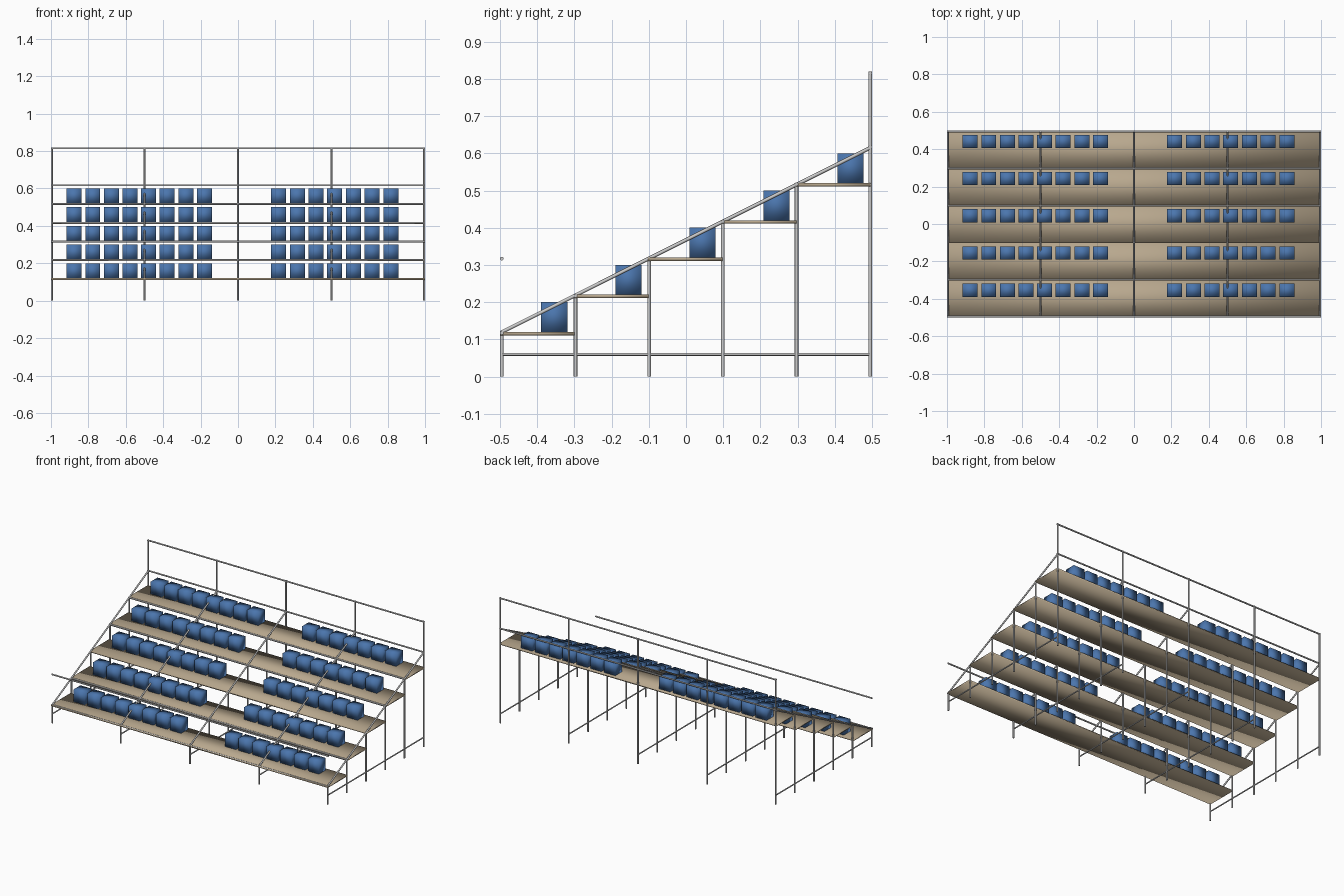
import bpy

if "Cube" in bpy.data.objects:
    bpy.data.objects.remove(bpy.data.objects["Cube"])

R = 0.005            # tube radius
ROWS = 5
E_X, E_Y = 0.995, 0.495


def material(name, color):
    m = bpy.data.materials.new(name)
    m.diffuse_color = color
    m.use_nodes = True
    m.node_tree.nodes["Principled BSDF"].inputs["Base Color"].default_value = m.diffuse_color
    return m


def tubes(name, segments, radius=R):
    """One curve object holding straight round tubes between point pairs."""
    cu = bpy.data.curves.new(name, 'CURVE')
    cu.dimensions = '3D'
    cu.bevel_depth = radius
    cu.bevel_resolution = 2
    cu.use_fill_caps = True
    for a, b in segments:
        sp = cu.splines.new('POLY')
        sp.points.add(1)
        sp.points[0].co = (*a, 1)
        sp.points[1].co = (*b, 1)
    ob = bpy.data.objects.new(name, cu)
    bpy.context.collection.objects.link(ob)
    return ob


def box_mesh(name, size, mat):
    x, y, z = (s / 2 for s in size)
    verts = [(sx * x, sy * y, sz * z) for sx in (-1, 1) for sy in (-1, 1) for sz in (-1, 1)]
    faces = [(0, 1, 3, 2), (4, 6, 7, 5), (0, 4, 5, 1), (2, 3, 7, 6), (0, 2, 6, 4), (1, 5, 7, 3)]
    me = bpy.data.meshes.new(name)
    me.from_pydata(verts, [], faces)
    me.polygons.foreach_set("use_smooth", [True] * 6)
    me.materials.append(mat)
    return me


def place(name, mesh, loc):
    ob = bpy.data.objects.new(name, mesh)
    ob.location = loc
    bpy.context.collection.objects.link(ob)


blue = material("seat_blue", (0.07, 0.18, 0.42, 1))
wood = material("deck_wood", (0.48, 0.39, 0.27, 1))

# Side frames: stepped posts, sloping rail and low tie bar
post_y = [-E_Y + 0.198 * i for i in range(ROWS + 1)]
step_z = [0.12 + 0.1 * i for i in range(ROWS + 1)]
for x in (-E_X, -0.5, 0, 0.5, E_X):
    posts = [((x, y, 0), (x, y, z)) for y, z in zip(post_y[:-1], step_z)]
    posts.append(((x, E_Y, 0), (x, E_Y, 0.82)))
    tubes("frame_posts", posts)
    tubes("sloping_rail", [((x, -E_Y - 0.003, 0.118), (x, E_Y, 0.615))])
    tubes("tie_bar", [((x, -E_Y, 0.06), (x, E_Y, 0.06))], 0.004)

# Long rails: step edges, with the third one standing clear at the front
rails = []
for i, (y, z) in enumerate(zip(post_y, step_z)):
    y = -E_Y if i == 2 else y
    rails.append(((-1, y, z - 0.003), (1, y, z - 0.003)))
tubes("step_rails", rails)
tubes("back_top_rail", [((-1, E_Y, 0.815), (1, E_Y, 0.815))])

# Decks and seats, with 8 seats left and 7 right of the aisle
deck_mesh = box_mesh("deck", (2.0, 0.2, 0.009), wood)
seat_mesh = box_mesh("seat", (0.08, 0.07, 0.08), blue)
seat_x = [-0.876 + 0.0995 * i for i in range(8)] + [0.217 + 0.1 * i for i in range(7)]
for r in range(ROWS):
    y0, z = -0.5 + 0.199 * r, step_z[r]
    place("deck", deck_mesh, (0, y0 + 0.1, z - 0.0045))
    for x in seat_x:
        place("seat", seat_mesh, (x, y0 + 0.146, z + 0.04))
